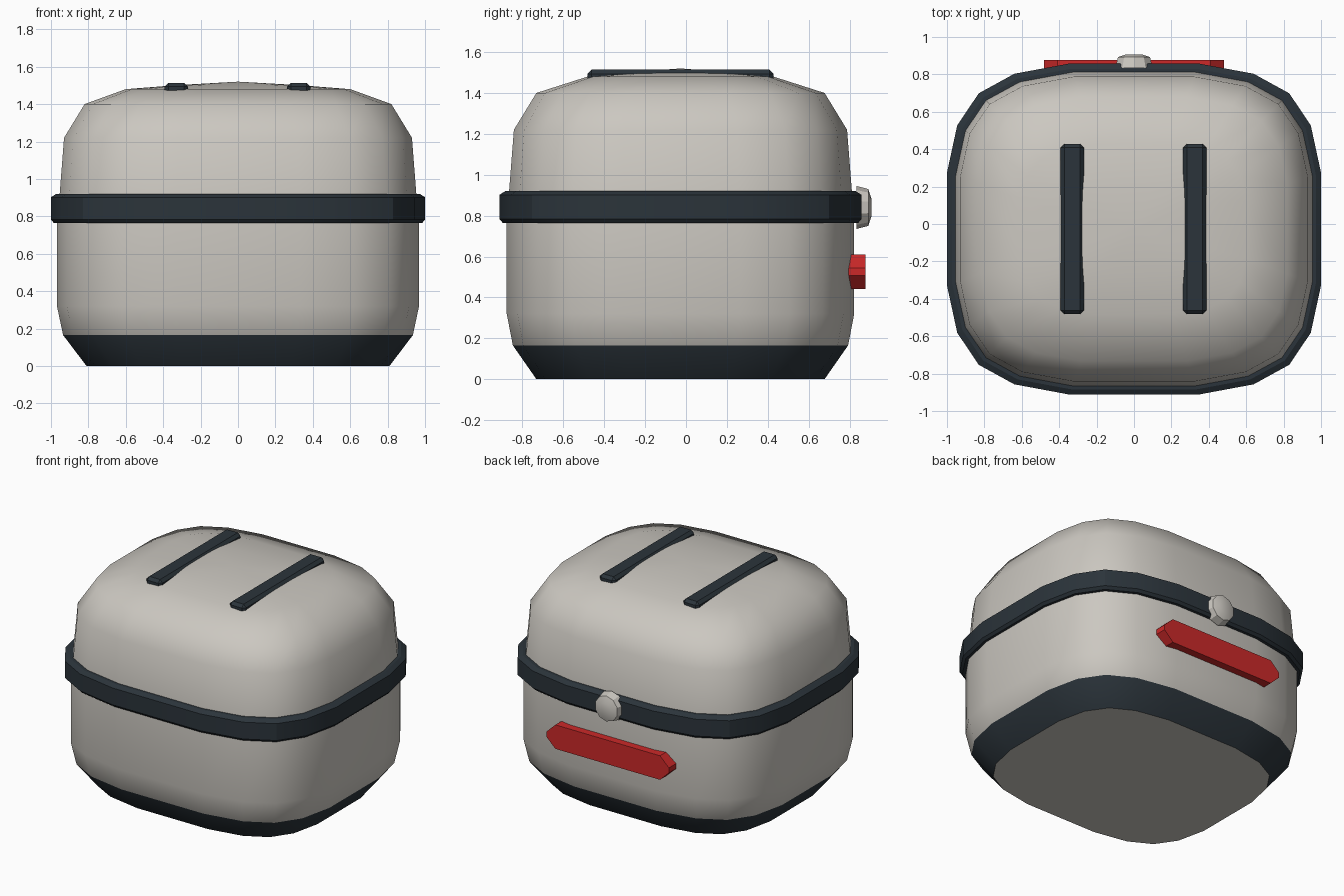
import bpy, bmesh, math

if "Cube" in bpy.data.objects:
    bpy.data.objects.remove(bpy.data.objects["Cube"])


def material(name, rgb):
    m = bpy.data.materials.new(name)
    m.use_nodes = True
    m.diffuse_color = (*rgb, 1)
    m.node_tree.nodes["Principled BSDF"].inputs["Base Color"].default_value = (*rgb, 1)
    return m


SHELL = material("warm grey", (0.60, 0.575, 0.53))
DARK = material("dark slate", (0.024, 0.034, 0.043))
RED = material("red", (0.60, 0.022, 0.022))
CENTRE_Y = -0.027

# Rounded-square outline, one quarter then mirrored round to twenty points
QUARTER = [(1, 0.34), (0.945, 0.627), (0.83, 0.82), (0.64, 0.938), (0.345, 1)]
OUTLINE = (QUARTER + [(-x, y) for x, y in reversed(QUARTER)]
           + [(-x, -y) for x, y in QUARTER]
           + [(x, -y) for x, y in reversed(QUARTER)])


def finish(bm, name, mats, angle=None):
    bmesh.ops.recalc_face_normals(bm, faces=bm.faces)
    mesh = bpy.data.meshes.new(name)
    bm.to_mesh(mesh)
    bm.free()
    ob = bpy.data.objects.new(name, mesh)
    bpy.context.collection.objects.link(ob)
    for m in mats:
        mesh.materials.append(m)
    if angle:
        bpy.ops.object.select_all(action='DESELECT')
        ob.select_set(True)
        bpy.context.view_layer.objects.active = ob
        bpy.ops.object.shade_smooth_by_angle(angle=math.radians(angle))
    return ob


def skin(bm, rings):
    for a, b in zip(rings, rings[1:]):
        n = len(a)
        for i in range(n):
            j = (i + 1) % n
            bm.faces.new((a[i], a[j], b[j], b[i]))


def outline_rings(bm, profile):
    return [[bm.verts.new((x * hx, CENTRE_Y + y * hy, z)) for x, y in OUTLINE]
            for hx, hy, z in profile]


# Body shell with a domed lid; the sloping foot is dark, the underside pale
bm = bmesh.new()
rings = outline_rings(bm, [
    (0.81, 0.705, 0), (0.935, 0.82, 0.165), (0.968, 0.85, 0.32), (0.968, 0.85, 0.80),
    (0.955, 0.84, 0.90), (0.93, 0.815, 1.22), (0.82, 0.705, 1.40),
    (0.60, 0.455, 1.48), (0.32, 0.24, 1.502)])
skin(bm, rings)
bm.faces.new(rings[0])
peak = bm.verts.new((0, CENTRE_Y, 1.52))
top = rings[-1]
for i in range(len(top)):
    bm.faces.new((top[i], top[(i + 1) % len(top)], peak))
bm.normal_update()
for f in bm.faces:
    z = f.calc_center_median().z
    f.material_index = 1 if 0.01 < z < 0.16 else 0
finish(bm, "body_shell", [SHELL, DARK], 42)

# Raised seam band around the middle
bm = bmesh.new()
rings = outline_rings(bm, [
    (0.94, 0.825, 0.765), (0.985, 0.87, 0.765), (1, 0.885, 0.783),
    (1, 0.885, 0.902), (0.972, 0.857, 0.92), (0.93, 0.815, 0.92)])
skin(bm, rings + rings[:1])
finish(bm, "seam_band", [DARK], 25)

# Two strips on the lid, with chamfered edges
for side, x in (("left", 0.325), ("right", -0.33)):
    bm = bmesh.new()
    bmesh.ops.create_cube(bm, size=1)
    for v in bm.verts:
        v.co = (x + v.co.x * 0.125, CENTRE_Y + v.co.y * 0.91, 1.489 + v.co.z * 0.05)
    edges = [e for e in bm.edges if max(v.co.z for v in e.verts) > 1.5]
    bmesh.ops.bevel(bm, geom=edges, offset=0.02, segments=1, affect='EDGES')
    finish(bm, side + "_lid_strip", [DARK])

# Long bar with pointed ends on the back
bm = bmesh.new()
bar = [(0.41, 0.085), (-0.41, 0.085), (-0.48, 0.018),
       (-0.48, -0.018), (-0.41, -0.085), (0.41, -0.085), (0.48, -0.018), (0.48, 0.018)]
rings = [[bm.verts.new((x, y, 0.525 + z)) for x, z in bar] for y in (0.79, 0.877)]
skin(bm, rings)
for r in rings:
    bm.faces.new(r)
finish(bm, "back_bar", [RED])

# Faceted knob on the back of the band
bm = bmesh.new()
rings = []
for y, r in ((0.835, 0.105), (0.892, 0.09), (0.907, 0.045)):
    rings.append([bm.verts.new((r * math.sin(i * math.tau / 10), y,
                                0.84 + r * math.cos(i * math.tau / 10)))
                  for i in range(10)])
skin(bm, rings)
bm.faces.new(rings[0])
bm.faces.new(rings[-1])
finish(bm, "back_knob", [SHELL], 30)
